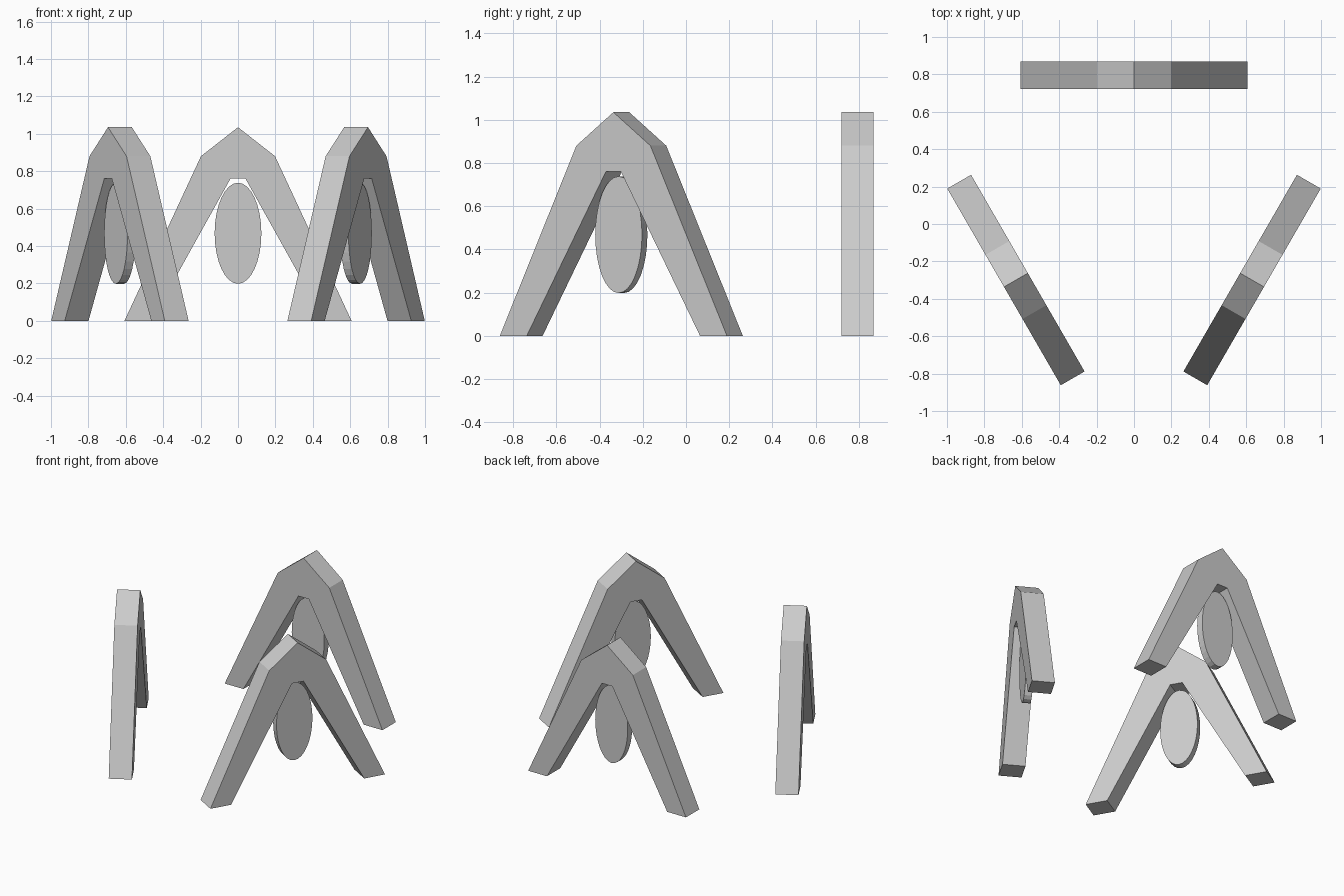
import bpy, bmesh
from math import sin, cos, pi, radians
from mathutils import Matrix, Vector

cube = bpy.data.objects.get("Cube")
if cube:
    bpy.data.objects.remove(cube)

grey = bpy.data.materials.new("plain_grey")
grey.use_nodes = True
colour = (0.6, 0.6, 0.6, 1)
grey.diffuse_color = colour
grey.node_tree.nodes["Principled BSDF"].inputs["Base Color"].default_value = colour

RING_CENTRE = Vector((0, 0.065, 0))
RING_RADIUS = 0.729


def slab(name, outline, depth, angle):
    """Extrude an x-z outline along y, then place it on the ring facing the centre."""
    bm = bmesh.new()
    face = bm.faces.new([bm.verts.new((x, -depth / 2, z)) for x, z in outline])
    out = bmesh.ops.extrude_face_region(bm, geom=[face])
    moved = [g for g in out["geom"] if isinstance(g, bmesh.types.BMVert)]
    bmesh.ops.translate(bm, vec=(0, depth, 0), verts=moved)
    bmesh.ops.recalc_face_normals(bm, faces=bm.faces)
    mesh = bpy.data.meshes.new(name)
    bm.to_mesh(mesh)
    bm.free()
    mesh.materials.append(grey)
    obj = bpy.data.objects.new(name, mesh)
    bpy.context.collection.objects.link(obj)
    obj.matrix_world = (Matrix.Translation(RING_CENTRE)
                        @ Matrix.Rotation(angle, 4, "Z")
                        @ Matrix.Translation((0, RING_RADIUS, 0)))
    return obj


# Arch outline: right half mirrored around the peak
right_half = [(0.04, 0.76), (0.463, 0), (0.607, 0), (0.198, 0.88)]
arch = right_half + [(0, 1.035)] + [(-x, z) for x, z in reversed(right_half)]

# Oval disc hanging in the opening
steps = 32
oval = [(0.125 * cos(2 * pi * i / steps), 0.468 + 0.27 * sin(2 * pi * i / steps))
        for i in range(steps)]

# Three matching arches with discs around the ring
for place, degrees in (("back", 0), ("right", 120), ("left", 240)):
    slab(place + "_arch", arch, 0.147, radians(degrees))
    slab(place + "_oval_disc", oval, 0.05, radians(degrees))
